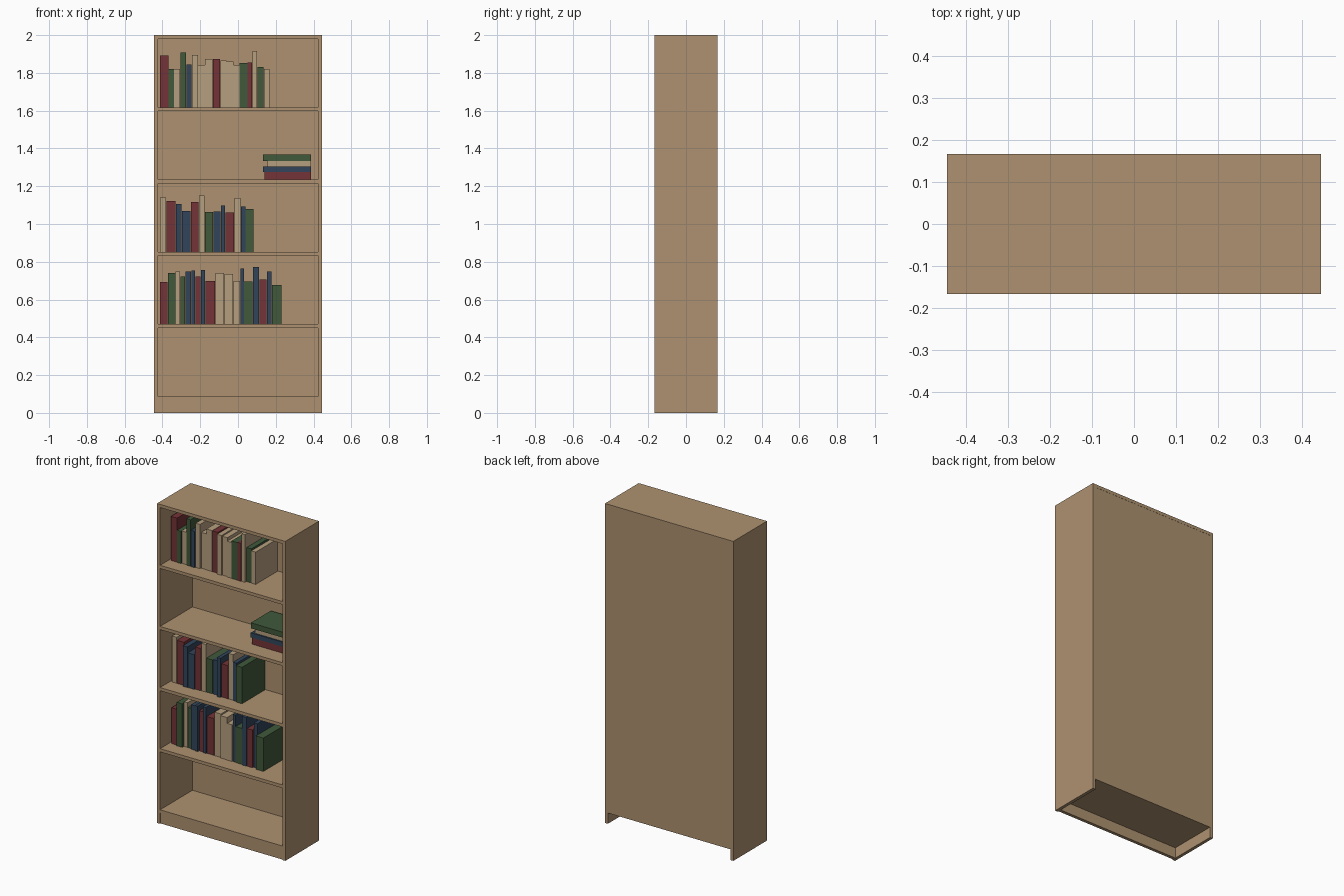
import bpy
import random

if "Cube" in bpy.data.objects:
    bpy.data.objects.remove(bpy.data.objects["Cube"])

random.seed(4)

W, D, H = 0.4444, 0.1667, 2.0      # half width, half depth, height
T = 0.02                           # board thickness
PLINTH = 0.0667
PITCH = (H - T - PLINTH) / 5       # spacing between shelves


def material(name, rgb):
    m = bpy.data.materials.new(name)
    m.diffuse_color = (*rgb, 1.0)
    m.use_nodes = True
    m.node_tree.nodes["Principled BSDF"].inputs["Base Color"].default_value = m.diffuse_color
    return m


WOOD = material("oak_wood", (0.42, 0.285, 0.16))
COVERS = {
    "r": material("red_cover", (0.175, 0.033, 0.038)),
    "g": material("green_cover", (0.052, 0.098, 0.043)),
    "b": material("blue_cover", (0.031, 0.06, 0.105)),
    "t": material("cream_cover", (0.47, 0.35, 0.215)),
}


def box(name, x0, x1, y0, y1, z0, z1, mat):
    """Axis-aligned box between two corners."""
    v = [(x, y, z) for x in (x0, x1) for y in (y0, y1) for z in (z0, z1)]
    f = [(0, 1, 3, 2), (4, 6, 7, 5), (0, 4, 5, 1),
         (2, 3, 7, 6), (0, 2, 6, 4), (1, 5, 7, 3)]
    me = bpy.data.meshes.new(name)
    me.from_pydata(v, [], f)
    me.materials.append(mat)
    ob = bpy.data.objects.new(name, me)
    bpy.context.collection.objects.link(ob)
    return ob


# Carcass: sides, top, back panel and plinth
IN = W - T
box("left_side", -W, -IN, -D, D, 0, H, WOOD)
box("right_side", IN, W, -D, D, 0, H, WOOD)
box("top_board", -IN, IN, -D, D, H - T, H, WOOD)
BACK = D - 0.011
box("back_panel", -IN, IN, BACK, D - 0.001, PLINTH, H - T, WOOD)
box("plinth", -IN, IN, -D + 0.006, -D + 0.006 + T, 0, PLINTH, WOOD)

# Bottom board and four shelves
for i in range(5):
    z = PLINTH + i * PITCH
    box("bottom_board" if i == 0 else f"shelf_{i}",
        -IN, IN, -D + 0.002, BACK, z, z + T, WOOD)


def shelf_top(i):
    return PLINTH + i * PITCH + T


# Rows of upright books: shelf, cover colours, pitches and heights (thousandths)
ROWS = [
    (4, "rgtgbtttrtttgrtgt",
     [45, 29, 34, 32, 29, 32, 37, 42, 40, 32, 37, 32, 42, 26, 26, 34, 32],
     [276, 202, 203, 291, 227, 277, 224, 256, 256, 249, 243, 224, 235, 238,
      298, 213, 202]),
    (2, "trbbrtgbbrtbg",
     [34, 50, 32, 47, 42, 32, 45, 40, 24, 47, 34, 26, 42],
     [288, 270, 254, 217, 264, 298, 212, 215, 245, 208, 285, 240, 228]),
    (1, "rgtgbbrbrtttbgbrbg",
     [42, 40, 26, 26, 32, 21, 29, 24, 53, 47, 47, 37, 21, 47, 34, 40, 26, 53],
     [224, 272, 280, 252, 278, 284, 252, 288, 230, 272, 265, 230, 294, 225,
      304, 236, 278, 209]),
]
for shelf, colours, pitches, heights in ROWS:
    x, z = -0.412, shelf_top(shelf)
    for n, (c, p, h) in enumerate(zip(colours, pitches, heights)):
        front = -0.07 + random.uniform(-0.01, 0.01)
        box(f"book_{shelf}_{n + 1}", x, x + p / 1000 - 0.002,
            front, BACK - 0.002, z, z + h / 1000, COVERS[c])
        x += p / 1000

# Stack of books lying flat
z = shelf_top(3)
for n, (c, x0, t, y0) in enumerate([("r", 0.14, 0.041, -0.06),
                                    ("b", 0.132, 0.029, -0.063),
                                    ("t", 0.157, 0.027, -0.055),
                                    ("g", 0.132, 0.034, -0.062)]):
    box(f"stacked_book_{n + 1}", x0, 0.387, y0, 0.135, z, z + t, COVERS[c])
    z += t + 0.0005
